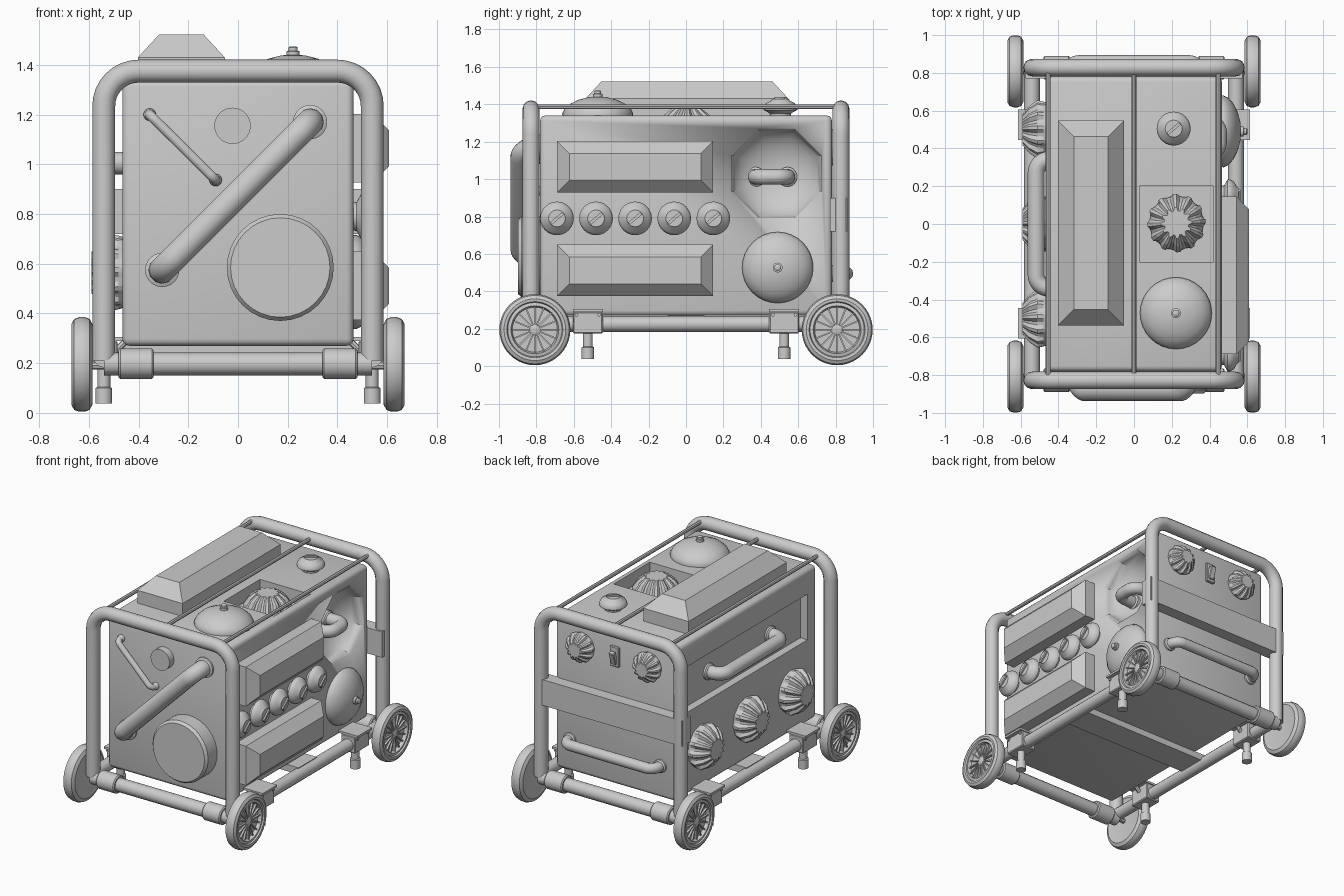
import bpy, bmesh, math
from mathutils import Vector, Matrix

if "Cube" in bpy.data.objects:
    bpy.data.objects.remove(bpy.data.objects["Cube"])

XP, XN, YP, YN, ZP = (1, 0, 0), (-1, 0, 0), (0, 1, 0), (0, -1, 0), (0, 0, 1)


def frame(loc, d):
    z = Vector(d)
    y = Vector((0, 1, 0)) if abs(z.z) > .9 else Vector((0, 0, 1))
    m = Matrix((y.cross(z), y, z)).transposed().to_4x4()
    m.translation = Vector(loc)
    return m


def smooth(ob, angle=35):
    bpy.ops.object.select_all(action='DESELECT')
    ob.select_set(True)
    bpy.context.view_layer.objects.active = ob
    bpy.ops.object.shade_smooth_by_angle(angle=math.radians(angle))
    return ob


def finish(name, bm, m=None, angle=None):
    bmesh.ops.recalc_face_normals(bm, faces=bm.faces)
    if m:
        bm.transform(m)
    me = bpy.data.meshes.new(name)
    bm.to_mesh(me)
    bm.free()
    ob = bpy.data.objects.new(name, me)
    bpy.context.collection.objects.link(ob)
    return smooth(ob, angle) if angle else ob


def box(name, lo, hi, bevel=0, m=None, segs=1):
    bm = bmesh.new()
    lo, hi = Vector(lo), Vector(hi)
    bmesh.ops.create_cube(bm, size=1, matrix=Matrix.Translation((lo + hi) / 2) @ Matrix.Diagonal((*(hi - lo), 1)))
    if bevel:
        bmesh.ops.bevel(bm, geom=bm.edges[:], offset=bevel, segments=segs, profile=.5, affect='EDGES')
    return finish(name, bm, m, 35 if segs > 1 else None)


def skin(name, rings, m, angle=None):
    """Join rings of points into a capped solid."""
    bm = bmesh.new()
    vs = [[bm.verts.new(p) for p in r] for r in rings]
    n = len(vs[0])
    for a, b in zip(vs, vs[1:]):
        for i in range(n):
            j = (i + 1) % n
            bm.faces.new((a[i], a[j], b[j], b[i]))
    bm.faces.new(vs[0])
    bm.faces.new(vs[-1])
    return finish(name, bm, m, angle)


def lathe(name, loc, d, prof, n=32, angle=35, start=0):
    rings = [[(r * math.cos(start + math.tau * i / n), r * math.sin(start + math.tau * i / n), h)
              for i in range(n)] for r, h in prof]
    return skin(name, rings, frame(loc, d), angle)


def tube(name, pts, r, fillet=0, res=4):
    pts = [Vector(p) for p in pts]
    path = [pts[0]]
    for a, b, c in zip(pts, pts[1:], pts[2:]):
        p, q = b + (a - b).normalized() * fillet, b + (c - b).normalized() * fillet
        for i in range(9):
            t = i / 8
            w = .8284 * t * (1 - t) * 1.7071
            path.append((p * (1 - t) ** 2 + b * w + q * t * t) / ((1 - t) ** 2 + w + t * t))
    path.append(pts[-1])
    cu = bpy.data.curves.new(name, 'CURVE')
    cu.dimensions = '3D'
    cu.bevel_depth, cu.bevel_resolution, cu.use_fill_caps = r, res, True
    sp = cu.splines.new('POLY')
    sp.points.add(len(path) - 1)
    for s, p in zip(sp.points, path):
        s.co = (*p, 1)
    ob = bpy.data.objects.new(name, cu)
    bpy.context.collection.objects.link(ob)
    bpy.ops.object.select_all(action='DESELECT')
    ob.select_set(True)
    bpy.context.view_layer.objects.active = ob
    bpy.ops.object.convert(target='MESH')
    return smooth(bpy.context.view_layer.objects.active, 40)


def handle(name, a, b, d, h, r, fillet):
    off = Vector(d) * h
    a, b = Vector(a), Vector(b)
    tube(name, [a, a + off, b + off, b], r, fillet)
    for p in (a, b):
        lathe(name + "_collar", p, d, [(r * 1.25, -.01), (r * 1.25, .012), (r, .02)], 24)


def panel(name, loc, d, w, h, base, top, inset):
    def rect(k, z):
        x, y = w / 2 - k, h / 2 - k
        return [(-x, -y, z), (x, -y, z), (x, y, z), (-x, y, z)]
    skin(name, [rect(0, -.02), rect(0, base), rect(inset, top)], frame(loc, d))


def slot_knob(name, loc, d):
    lathe(name, loc, d, [(.055, -.01), (.058, .012), (.09, .03), (.09, .042), (.078, .065), (.05, .08), (.045, .088)], 24)
    box(name + "_grip", (-.042, -.008, .08), (.042, .008, .098),
        m=frame(loc, d) @ Matrix.Rotation(math.radians(40), 4, 'Z'))


def ridged_knob(name, loc, d, s=1):
    n = 48
    rings = []
    for hi, lo, z in [(.14, .14, -.01), (.148, .142, .015), (.155, .132, .045), (.125, .105, .09), (.082, .064, .125)]:
        rings.append([((hi if i % 4 < 2 else lo) * s * math.cos(math.tau * i / n),
                       (hi if i % 4 < 2 else lo) * s * math.sin(math.tau * i / n), z * s) for i in range(n)])
    skin(name, rings, frame(loc, d))


def dome(name, loc, d):
    lathe(name, loc, d, [(.188, -.01), (.19, .01), (.178, .035), (.145, .064), (.1, .085), (.05, .098), (.026, .1),
                         (.026, .115), (.018, .117), (.018, .13), (.012, .135)], 32, 40)


# body housing with its recesses
body = box("body_housing", (-.465, -.78, .27), (.465, .78, 1.34), .028, segs=3)
bowl = [(.26 * math.cos(t * math.pi / 14), -.17 * math.sin(t * math.pi / 14)) for t in range(7)]
cutters = [box("top_recess_cutter", (.03, -.2, 1.245), (.42, .2, 1.5)),
           box("left_recess_cutter", (-.6, -.68, .85), (-.41, .68, 1.17)),
           lathe("bowl_cutter", (.465, .485, 1.03), XP, [(.26, .05)] + bowl, 8, 40, math.pi / 8)]
for c in cutters:
    c.hide_render = True
    c.hide_set(True)
    mod = body.modifiers.new(c.name, 'BOOLEAN')
    mod.object, mod.operation, mod.solver = c, 'DIFFERENCE', 'EXACT'

# tubular frame
for s in (-1, 1):
    y = s * .828
    tube("frame_loop", [(-.54, y, .21), (-.54, y, 1.375), (.54, y, 1.375), (.54, y, .21)], .046, .14)
    tube("lower_cross_tube", [(-.54, y, .197), (.54, y, .197)], .046)
    tube("lower_side_tube", [(s * .54, -.83, .225), (s * .54, .83, .225)], .042)
    for t in (-1, 1):
        lathe("tube_sleeve", (t * .41, y, .198), XP, [(.055, -.07), (.062, -.063), (.062, .063), (.055, .07)])
for x in (-.455, 0, .445):
    tube("top_rod", [(x, -.82, 1.387), (x, .82, 1.387)], .013, res=2)
box("under_crossbar", (-.54, -.1, .225), (.54, .1, .272))

# wheels, brackets and levelling feet
for sx in (-1, 1):
    for sy in (-1, 1):
        d = (sx, 0, 0)
        c = (sx * .627, sy * .808, .195)
        lathe("wheel", c, d, [(.13, -.036), (.16, -.042), (.183, -.03), (.19, -.012), (.19, .012), (.183, .032),
                              (.165, .042), (.15, .04), (.145, .03), (.128, .034), (.12, .01), (.02, .012)], 40, 30)
        lathe("wheel_hub", c, d, [(.03, 0), (.028, .025), (.015, .03)], 16)
        for i in range(16):
            box("wheel_spoke", (.015, -.004, .005), (.126, .004, .024),
                m=frame(c, d) @ Matrix.Rotation(math.tau * i / 16, 4, 'Z'))
        tube("axle", [(sx * .46, c[1], .19), (sx * .62, c[1], .19)], .016, res=2)
        fx, fy = sx * .54, sy * .525
        box("foot_bracket", (fx - .055, fy - .08, .175), (fx + .055, fy + .08, .29), .006)
        box("bracket_plate", (fx - .075, fy - .08, .29), (fx + .075, fy + .08, .305))
        for k in (-.06, .06):
            lathe("bracket_bolt", (fx + sx * .055, fy + k, .275), d, [(.01, -.01), (.01, .01)], 6)
        tube("bracket_strut", [(fx - sx * .05, fy, .25), (sx * .45, fy, .29)], .014, res=2)
        lathe("levelling_foot", (fx, fy, .038), ZP, [(.034, 0), (.034, .062), (.026, .066), (.026, .15)], 24)

# top parts
panel("top_hood", (-.228, .005, 1.34), ZP, .35, 1.085, .09, .182, .085)
ridged_knob("top_ridged_knob", (.225, .005, 1.25), ZP)
dome("top_dome", (.222, -.472, 1.34), ZP)
slot_knob("top_slot_knob", (.21, .505, 1.34), ZP)

# right side parts
for z in (1.065, .512):
    panel("side_panel", (.465, -.272, z), XP, .835, .275, .078, .143, .066)
for i in range(5):
    slot_knob("side_slot_knob", (.465, -.69 + .209 * i, .79), XP)
dome("side_dome", (.465, .49, .527), XP)
handle("bowl_handle", (.31, .372, 1.012), (.31, .542, 1.012), XP, .14, .042, .06)

# left side parts
handle("left_handle", (-.41, -.34, 1.005), (-.41, .34, 1.005), XN, .108, .045, .07)
for y in (-.5, 0, .5):
    ridged_knob("left_ridged_knob", (-.465, y, .565), XN)

# front parts
lathe("front_round_cover", (.17, -.78, .585), YN, [(.215, -.01), (.215, .1), (.2, .118)], 32)
lathe("front_plug", (-.022, -.78, 1.155), YN, [(.073, -.01), (.073, .05)], 32)
handle("diagonal_handle", (-.305, -.78, .575), (.29, -.78, 1.17), YN, .105, .055, .08)
handle("thin_handle", (-.355, -.78, 1.2), (-.09, -.78, .937), YN, .05, .02, .03)

# back parts
box("back_band", (-.575, .77, .72), (.575, .862, .9))
handle("back_handle", (-.35, .78, .495), (.35, .78, .495), YP, .078, .036, .06)
for x in (-.26, .26):
    ridged_knob("back_ridged_knob", (x, .78, 1.17), YP, .68)
box("switch_plate", (-.035, .77, 1.1), (.035, .795, 1.24), .005)
box("switch_rocker", (-.02, -.045, 0), (.02, .045, .03), .004,
    m=frame((0, .79, 1.17), YP) @ Matrix.Rotation(math.radians(18), 4, 'X'))
